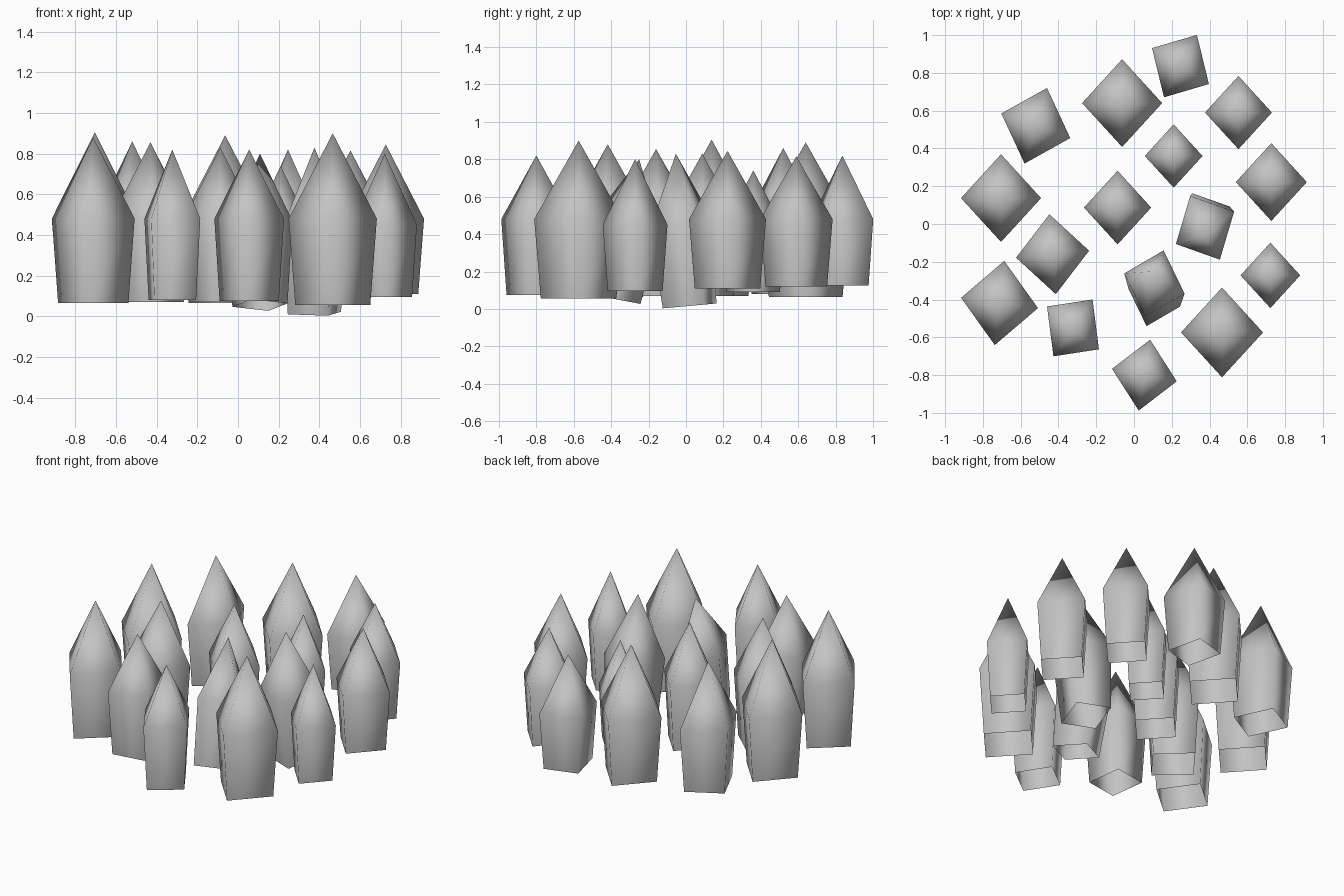
import bpy
import bmesh
from math import cos, sin, radians, pi
from mathutils import Vector

cube = bpy.data.objects.get("Cube")
if cube:
    bpy.data.objects.remove(cube, do_unlink=True)

stone = bpy.data.materials.new("grey_stone")
stone.use_nodes = True
grey = (0.55, 0.55, 0.55, 1)
stone.diffuse_color = grey
stone.node_tree.nodes["Principled BSDF"].inputs["Base Color"].default_value = grey

STRETCH = 1.095   # every spike is slightly deeper than wide
TAPER = 0.85      # foot width relative to the shoulder


def spike(name, x, y, radius, turn, tip, foot, shoulder=0.48, lean=0.0):
    """Four-sided tapered post with a pointed cap and an open foot."""
    bm = bmesh.new()
    axis = Vector((0, lean, 1))

    def ring(size, height):
        corners = []
        for i in range(4):
            a = radians(turn) + i * pi / 2
            dx, dy = size * cos(a), size * sin(a) * STRETCH
            # leaning spikes have tilted rings
            corners.append(bm.verts.new(axis * height + Vector((dx, dy, -lean * dy))))
        return corners

    low = ring(radius * TAPER, foot - shoulder)
    high = ring(radius, 0)
    apex = bm.verts.new(axis * (tip - shoulder))
    for i in range(4):
        j = (i + 1) % 4
        bm.faces.new((low[i], low[j], high[j], high[i]))
        bm.faces.new((high[i], high[j], apex))
    for face in bm.faces:
        face.smooth = True
    mesh = bpy.data.meshes.new(name)
    bm.to_mesh(mesh)
    bm.free()
    mesh.materials.append(stone)
    obj = bpy.data.objects.new(name, mesh)
    obj.location = (x, y, shoulder)
    bpy.context.collection.objects.link(obj)


# Back row
spike("spike_back_tip", 0.246, 0.836, 0.174, -30, 0.82, 0.125)
spike("spike_back_middle", -0.063, 0.64, 0.212, 0, 0.89, 0.065)
spike("spike_back_right", -0.52, 0.52, 0.192, -18, 0.86, 0.08)
spike("spike_back_left", 0.553, 0.59, 0.177, 0, 0.815, 0.12)

# Middle rows
spike("spike_inner_back", 0.21, 0.36, 0.153, 0, 0.74, 0.09, shoulder=0.42)
spike("spike_left", 0.727, 0.222, 0.188, 0, 0.845, 0.11)
spike("spike_right", -0.704, 0.137, 0.212, 0, 0.905, 0.07)
spike("spike_centre", -0.087, 0.087, 0.178, 0, 0.83, 0.07)
spike("spike_inner_left", 0.376, -0.02, 0.173, 27, 0.83, 0.016, shoulder=0.45, lean=-0.09)
spike("spike_inner_right", -0.431, -0.16, 0.194, 5, 0.855, 0.07)

# Front rows
spike("spike_front_right", -0.712, -0.418, 0.205, -7, 0.88, 0.065)
spike("spike_inner_front", 0.108, -0.315, 0.167, -17, 0.80, 0.055, shoulder=0.46, lean=0.19)
spike("spike_front_left", 0.722, -0.272, 0.158, 0, 0.80, 0.095, shoulder=0.45)
spike("spike_front_inner_right", -0.323, -0.55, 0.172, -37, 0.82, 0.08)
spike("spike_front_inner_left", 0.466, -0.574, 0.217, 0, 0.90, 0.055)
spike("spike_front_tip", 0.055, -0.80, 0.174, -10, 0.82, 0.075)
